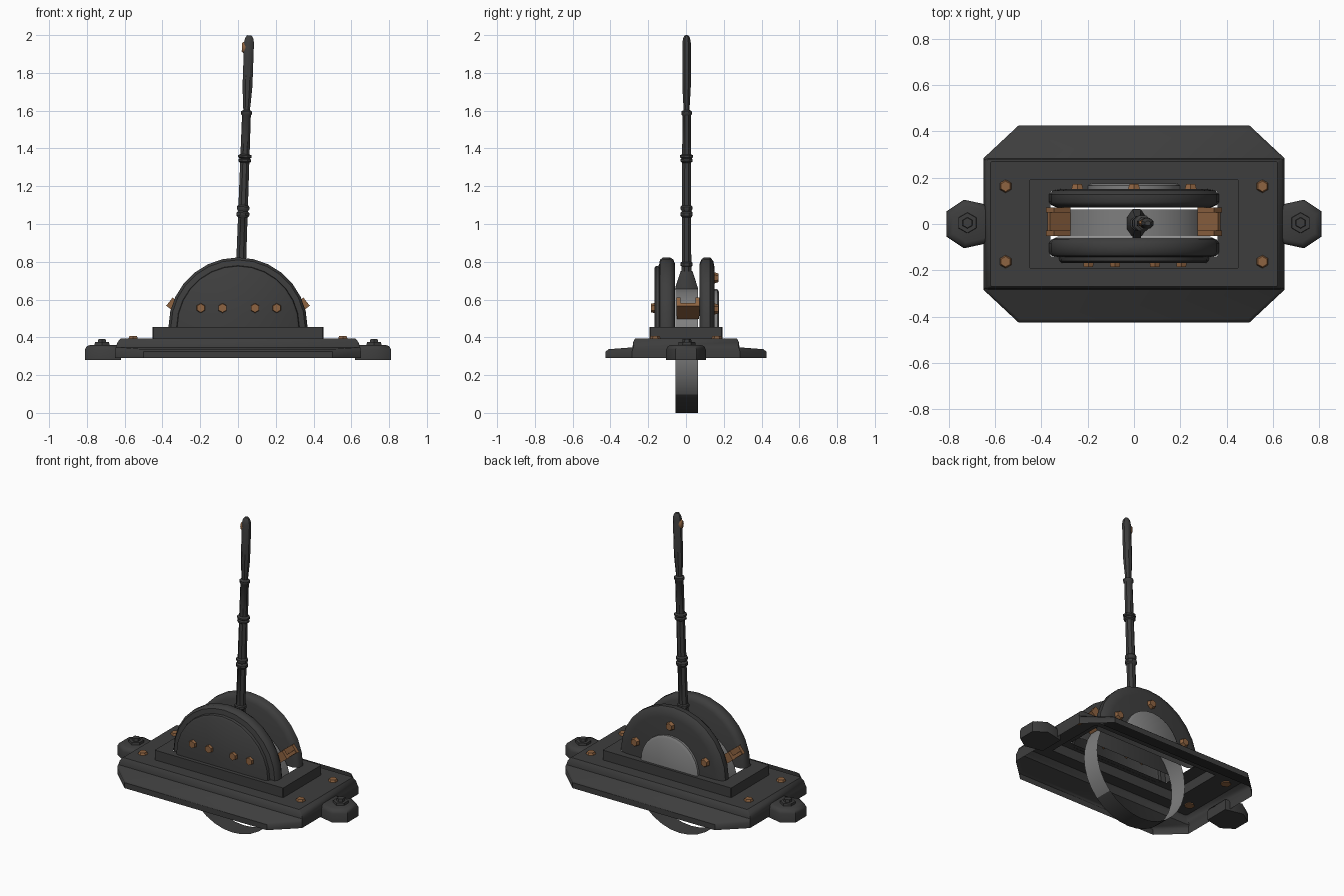
import bpy, bmesh, math
from mathutils import Vector, Matrix

if "Cube" in bpy.data.objects:
    bpy.data.objects.remove(bpy.data.objects["Cube"])


def material(name, col):
    m = bpy.data.materials.new(name)
    m.diffuse_color = (*col, 1)
    m.use_nodes = True
    m.node_tree.nodes["Principled BSDF"].inputs["Base Color"].default_value = m.diffuse_color
    return m


IRON = material("dark iron", (0.047, 0.047, 0.047))
COPPER = material("copper", (0.27, 0.125, 0.052))
STEEL = material("grey steel", (0.21, 0.21, 0.21))


def finish(bm, name, mats, angle=40, normals=True):
    if normals:
        bmesh.ops.recalc_face_normals(bm, faces=bm.faces)
    me = bpy.data.meshes.new(name)
    bm.to_mesh(me)
    bm.free()
    for m in mats:
        me.materials.append(m)
    me.shade_smooth()
    me.set_sharp_from_angle(angle=math.radians(angle))
    ob = bpy.data.objects.new(name, me)
    bpy.context.collection.objects.link(ob)
    return ob


def loft(name, loops, mat, closed=True, cap_start=False, cap_end=False, angle=40):
    """Skin a series of point loops with equal point counts."""
    bm = bmesh.new()
    rows = [[bm.verts.new(p) for p in lp] for lp in loops]
    n = len(rows[0])
    for a, b in zip(rows, rows[1:]):
        for i in range(n if closed else n - 1):
            j = (i + 1) % n
            bm.faces.new((a[i], a[j], b[j], b[i]))
    if cap_start:
        bm.faces.new(rows[0][::-1])
    if cap_end:
        bm.faces.new(rows[-1])
    return finish(bm, name, [mat], angle)


def cut_rect(ax, ay, bx, by, z):
    """Eight-point rectangle with cut corners: (ax, ay) on the ends, (bx, by) on the long sides."""
    q = [(ax, ay), (bx, by)]
    pts = q + [(-x, y) for x, y in q[::-1]] + [(-x, -y) for x, y in q] + [(x, -y) for x, y in q[::-1]]
    return [(x, y, z) for x, y in pts]


def bolt(name, loc, axis, r, depth, mat, taper=0.7):
    """Hexagonal bolt head whose mid point is loc."""
    bm = bmesh.new()
    rot = Vector(axis).to_track_quat('Z', 'Y').to_matrix().to_4x4()
    bmesh.ops.create_cone(bm, cap_ends=True, segments=6, radius1=r, radius2=r * taper,
                          depth=depth, matrix=Matrix.Translation(loc) @ rot)
    return finish(bm, name, [mat], 25)


def box(name, size, mtx, mat):
    bm = bmesh.new()
    bmesh.ops.create_cube(bm, size=1, matrix=mtx @ Matrix.Diagonal((*size, 1)))
    return finish(bm, name, [mat])


# Hollow base plate with skirts, raised riser and slot
loft("base_plate", [
    cut_rect(0.65, 0.285, 0.50, 0.425, 0.29),
    cut_rect(0.65, 0.285, 0.50, 0.425, 0.325),
    cut_rect(0.649, 0.283, 0.495, 0.41, 0.337),
    cut_rect(0.647, 0.278, 0.63, 0.283, 0.347),
    cut_rect(0.638, 0.274, 0.63, 0.28, 0.375),
    cut_rect(0.62, 0.265, 0.615, 0.27, 0.394),
    cut_rect(0.452, 0.188, 0.448, 0.192, 0.394),
    cut_rect(0.452, 0.188, 0.448, 0.192, 0.456),
    cut_rect(0.36, 0.138, 0.358, 0.14, 0.456)], IRON)

# Mounting lugs with dark bolts, and copper bolts on the plate
for s in (-1, 1):
    side = "right" if s > 0 else "left"
    shape = [(0.62, -0.08), (0.735, -0.105), (0.81, -0.055), (0.81, 0.055), (0.735, 0.105), (0.62, 0.08)]

    def lug_loop(z, k):
        return [(s * (0.70 + (x - 0.70) * k), y * k, z) for x, y in shape]
    loft("lug_" + side, [lug_loop(0.28, 1), lug_loop(0.335, 1), lug_loop(0.352, 0.93), lug_loop(0.36, 0.75)],
         IRON, cap_start=True, cap_end=True, angle=50)
    bolt("lug_washer_" + side, (s * 0.72, 0.005, 0.364), (0, 0, 1), 0.046, 0.02, IRON, 0.95)
    bolt("lug_bolt_" + side, (s * 0.72, 0.005, 0.376), (0, 0, 1), 0.026, 0.03, IRON, 0.85)
    for y in (-0.163, 0.163):
        bolt("plate_bolt", (s * 0.555, y, 0.397), (0, 0, 1), 0.032, 0.022, COPPER)


# Half-round cheeks either side of the lever slot
def half_disc(y, r, z0=0.455, n=14):
    return [(r * math.cos(math.pi * i / n), y, z0 + r * math.sin(math.pi * i / n)) for i in range(n + 1)]


def cheek(name, prof, mat):
    return loft(name, [half_disc(y, r) for y, r in prof], mat, closed=False, cap_start=True, cap_end=True)


cheek("front_cheek", [(-0.058, 0.335), (-0.068, 0.358), (-0.085, 0.368), (-0.122, 0.368), (-0.138, 0.355),
                      (-0.143, 0.325), (-0.160, 0.322), (-0.168, 0.312)], IRON)
cheek("back_cheek", [(0.072, 0.335), (0.082, 0.358), (0.095, 0.368), (0.128, 0.368), (0.144, 0.35),
                     (0.152, 0.31)], IRON)
cheek("back_window", [(0.150, 0.20), (0.166, 0.20), (0.176, 0.185)], STEEL)

# Copper bolts on the cheeks
for x in (-0.197, -0.082, 0.09, 0.205):
    bolt("front_cheek_bolt", (x, -0.155, 0.555), (0, -1, 0), 0.033, 0.06, COPPER)
for x, z in ((-0.245, 0.55), (0, 0.715), (0.245, 0.55)):
    bolt("back_cheek_bolt", (x, 0.158, z), (0, 1, 0), 0.032, 0.03, COPPER)

# Copper lever stops: tilted plate with two side fins
for s in (-1, 1):
    m = Matrix.Translation((s * 0.325, 0.01, 0.54)) @ Matrix.Rotation(-s * math.radians(38), 4, 'Y')
    box("stop_plate", (0.11, 0.115, 0.02), m, COPPER)
    for y in (-0.05, 0.05):
        box("stop_fin", (0.09, 0.022, 0.055), m @ Matrix.Translation((s * 0.015, y, 0.015)), COPPER)

# Thin steel drum band around the pivot, dark along its lowest part
bm = bmesh.new()
N, R = 32, 0.33
rows = [[bm.verts.new((R * math.cos(2 * math.pi * i / N), y, R + R * math.sin(2 * math.pi * i / N)))
         for i in range(N)] for y in (-0.055, 0.063)]
for i in range(N):
    j = (i + 1) % N
    f = bm.faces.new((rows[0][i], rows[0][j], rows[1][j], rows[1][i]))
    f.material_index = 1 if f.calc_center_median().z < 0.11 else 0
finish(bm, "drum_band", [STEEL, IRON])

# Lever: turned shaft with collars and grip, leaning about the pivot
tilt = Matrix.Translation((0, 0.003, R)) @ Matrix.Rotation(math.radians(2.05), 4, 'Y') @ Matrix.Translation((0, 0, -R))
shaft = [(0.70, 0.028), (0.775, 0.028), (0.78, 0.034), (0.795, 0.034), (0.80, 0.027), (1.035, 0.026),
         (1.045, 0.035), (1.06, 0.035), (1.068, 0.027), (1.08, 0.034), (1.092, 0.034), (1.10, 0.026),
         (1.325, 0.025), (1.332, 0.035), (1.342, 0.035), (1.348, 0.028), (1.354, 0.037), (1.364, 0.037),
         (1.37, 0.025), (1.575, 0.024), (1.582, 0.03), (1.597, 0.03), (1.604, 0.018), (1.64, 0.021),
         (1.73, 0.027), (1.96, 0.027), (1.985, 0.022), (2.0, 0.012)]


def ring(z, rx, ry, n=8):
    return [tilt @ Vector((rx * math.cos(2 * math.pi * (i + .5) / n), ry * math.sin(2 * math.pi * (i + .5) / n), z))
            for i in range(n)]


loft("lever", [ring(z, r * 1.05, r * (0.9 if z > 1.6 else 1)) for z, r in shaft], IRON,
     cap_start=True, cap_end=True)
loft("lever_foot", [ring(0.655, 0.045, 0.066), ring(0.67, 0.045, 0.062), ring(0.75, 0.03, 0.034)], IRON,
     cap_start=True, cap_end=True)

# Copper thumb button on the grip
button = tilt @ Matrix.Translation((-0.026, 0, 1.935))
bm = bmesh.new()
bmesh.ops.create_cone(bm, cap_ends=True, segments=8, radius1=0.04, radius2=0.022, depth=0.022,
                      matrix=button @ Matrix.Diagonal((1, 0.45, 1, 1)) @ Matrix.Rotation(-math.pi / 2, 4, 'Y'))
finish(bm, "grip_button", [COPPER])
